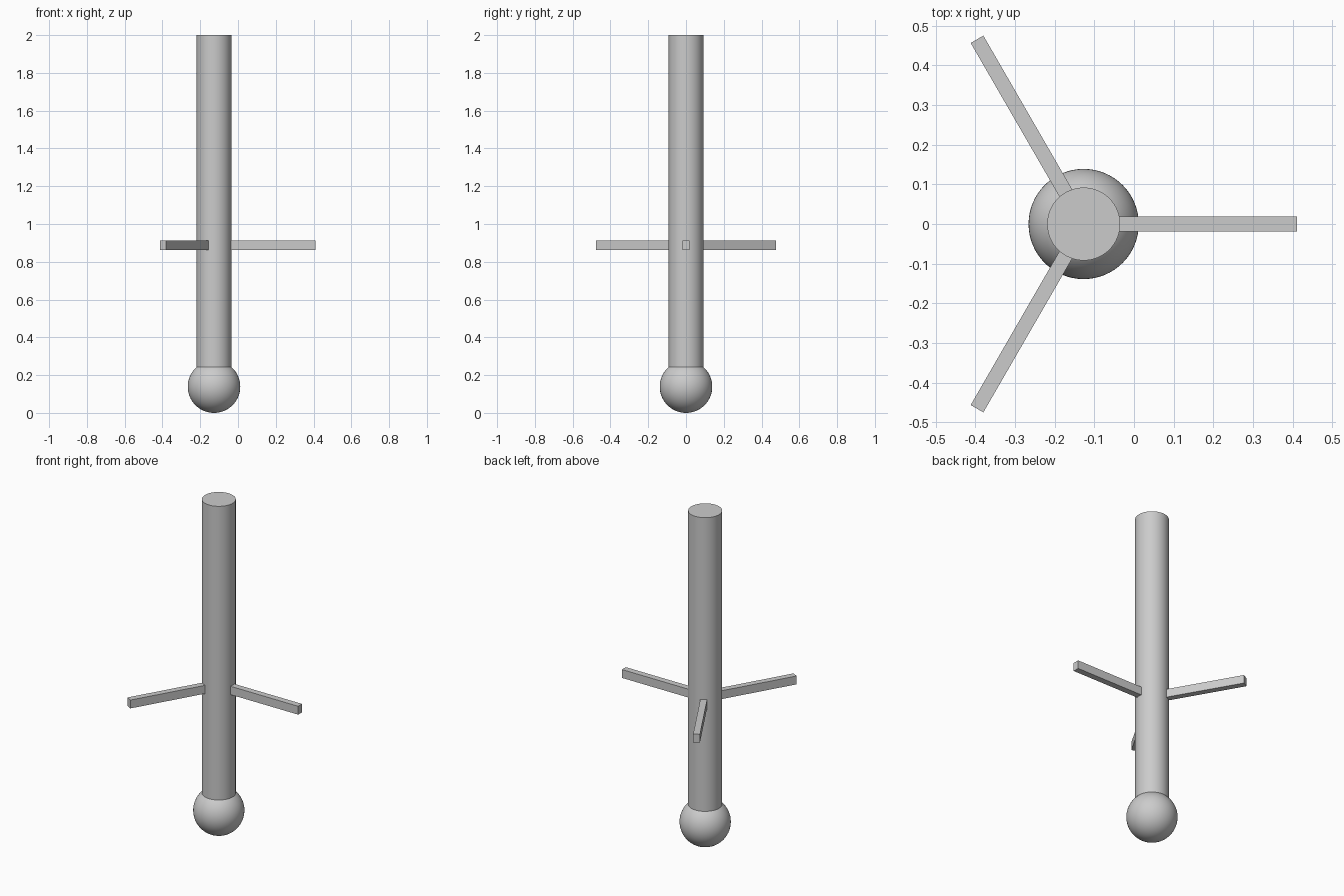
import bpy
import math
from mathutils import Matrix, Vector

cube = bpy.data.objects.get("Cube")
if cube:
    bpy.data.objects.remove(cube, do_unlink=True)

AXIS_X = -0.127
SHAFT_R, SHAFT_BOTTOM, SHAFT_TOP = 0.092, 0.15, 2.0
BALL_R = 0.139
BAR_START, BAR_END, BAR_W, BAR_H, BAR_Z = 0.08, 0.538, 0.037, 0.05, 0.887

grey = bpy.data.materials.new("light grey")
grey.use_nodes = True
grey.diffuse_color = (0.6, 0.6, 0.6, 1)
grey.node_tree.nodes["Principled BSDF"].inputs["Base Color"].default_value = (0.6, 0.6, 0.6, 1)


def finish(name, smooth=False):
    obj = bpy.context.object
    obj.name = name
    obj.data.materials.append(grey)
    if smooth:
        bpy.ops.object.shade_smooth_by_angle(angle=math.radians(40))
    return obj


# Round ball at the foot
bpy.ops.mesh.primitive_uv_sphere_add(segments=64, ring_count=32, radius=BALL_R,
                                     location=(AXIS_X, 0, BALL_R))
finish("foot_ball", smooth=True)

# Tall upright shaft
bpy.ops.mesh.primitive_cylinder_add(vertices=64, radius=SHAFT_R, depth=SHAFT_TOP - SHAFT_BOTTOM,
                                    location=(AXIS_X, 0, (SHAFT_TOP + SHAFT_BOTTOM) / 2))
finish("shaft", smooth=True)

# Three flat-sided bars spaced evenly around the shaft
for i, name in enumerate(("left_bar", "back_right_bar", "front_right_bar")):
    angle = i * math.tau / 3
    mid = Matrix.Rotation(angle, 3, "Z") @ Vector(((BAR_START + BAR_END) / 2, 0, 0))
    bpy.ops.mesh.primitive_cube_add(size=1, location=mid + Vector((AXIS_X, 0, BAR_Z)),
                                    rotation=(0, 0, angle))
    bar = finish(name)
    bar.scale = (BAR_END - BAR_START, BAR_W, BAR_H)
